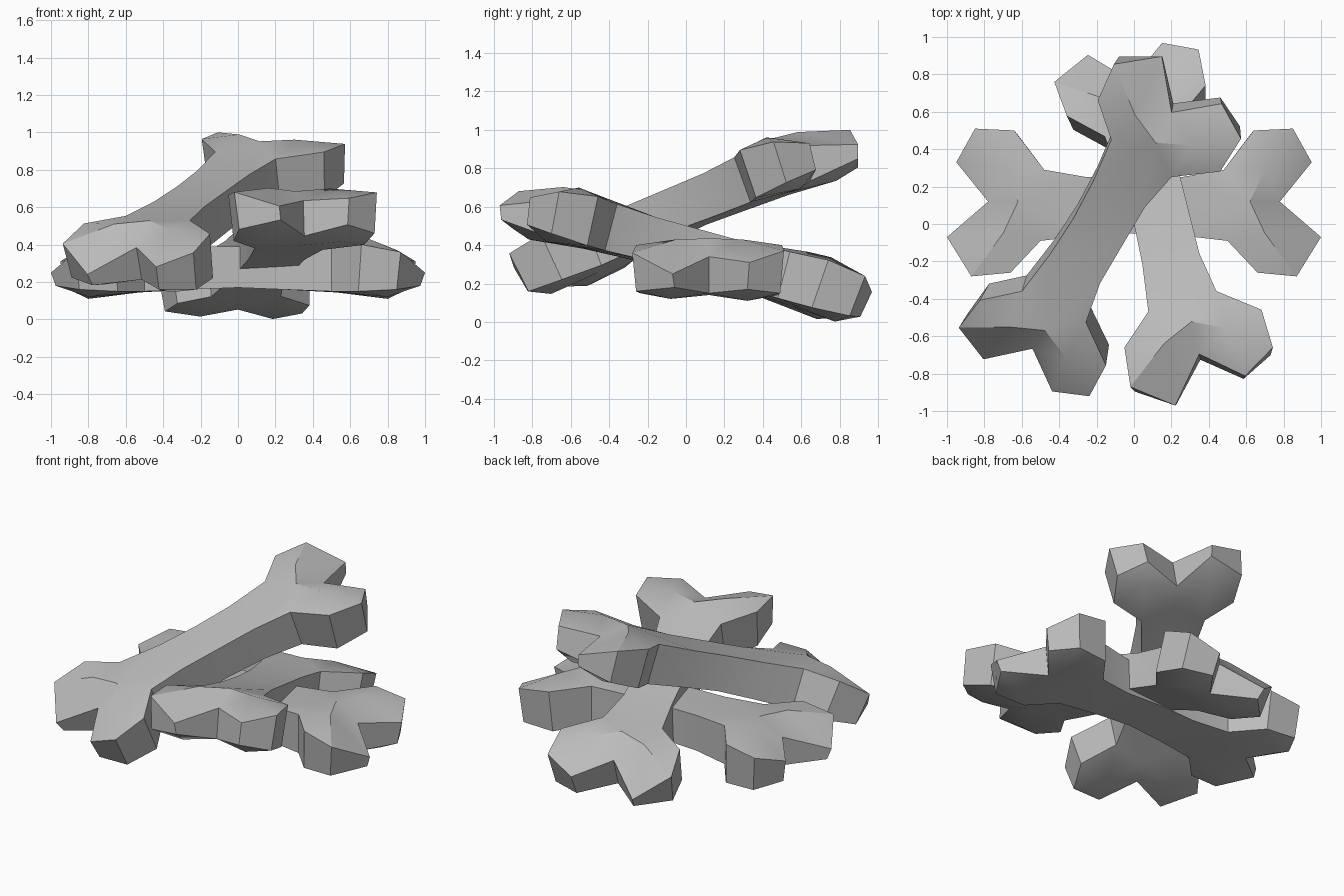
import bpy
import bmesh
from math import radians
from mathutils import Matrix, Vector

cube = bpy.data.objects.get("Cube")
if cube:
    bpy.data.objects.remove(cube, do_unlink=True)

# Single matte grey
grey = bpy.data.materials.new("bone_grey")
grey.use_nodes = True
colour = (0.5, 0.5, 0.5, 1)
grey.diffuse_color = colour
grey.node_tree.nodes["Principled BSDF"].inputs["Base Color"].default_value = colour

# Half outline of a bone: x, y, top height, bottom height
OUTLINE = [
    (0, .13, .11, -.11), (.25, .13, .11, -.12), (.48, .17, .12, -.13),
    (.64, .38, .12, -.14), (.85, .39, .09, -.13), (.95, .21, .03, -.11),
    (.78, 0, .06, -.13),
    (1, -.19, -.03, -.10), (.87, -.40, .08, -.12), (.66, -.38, .12, -.13),
    (.50, -.21, .12, -.13), (.24, -.18, .11, -.12), (0, -.17, .11, -.11),
]
# Middle of the head, then the two knobs, above and below
CROWN = [(.62, 0, .155), (.70, .17, .15), (.70, -.17, .15)]
BASE = [(.6, 0, -.14), (.80, .2, -.17), (.80, -.2, -.16)]


def cap(bm, ring, saddle, knob_a, knob_b):
    """Close the outline with a shaft strip and a fan around each knob."""
    bm.faces.new((ring[0], ring[1], ring[11], ring[12]))
    for a, b in ((1, 2), (10, 11), (11, 1)):
        bm.faces.new((ring[a], ring[b], saddle))
    for knob, rim in ((knob_a, ring[2:7]), (knob_b, ring[6:11])):
        loop = [saddle] + rim
        for i, vert in enumerate(loop):
            bm.faces.new((vert, loop[(i + 1) % len(loop)], knob))


def bone_mesh():
    bm = bmesh.new()
    upper = [(x, y, t) for x, y, t, b in OUTLINE]
    # The underside of each head draws in slightly
    lower = [(x * .975, y * .95, b) if x > .6 else (x, y, b)
             for x, y, t, b in OUTLINE]
    top = [bm.verts.new(p) for p in upper + CROWN]
    bottom = [bm.verts.new(p) for p in lower + BASE]
    for pts in (top, bottom):
        cap(bm, pts[:13], *pts[13:])
    # Side walls
    for i in range(12):
        bm.faces.new((top[i], top[i + 1], bottom[i + 1], bottom[i]))
    # Mirror the half bone across its middle
    half = bm.verts[:] + bm.edges[:] + bm.faces[:]
    bmesh.ops.mirror(bm, geom=half, axis='X', merge_dist=.001)
    bmesh.ops.remove_doubles(bm, verts=bm.verts, dist=.001)
    bmesh.ops.recalc_face_normals(bm, faces=bm.faces)
    mesh = bpy.data.meshes.new("bone")
    bm.to_mesh(mesh)
    bm.free()
    mesh.materials.append(grey)
    return mesh


def place(name, centre, turn, pitch, roll):
    obj = bpy.data.objects.new(name, bone_mesh())
    bpy.context.collection.objects.link(obj)
    spin = (Matrix.Rotation(radians(turn), 4, 'Z')
            @ Matrix.Rotation(radians(pitch), 4, 'Y')
            @ Matrix.Rotation(radians(roll), 4, 'X'))
    obj.data.transform(Matrix.Translation(Vector(centre)) @ spin)
    bpy.ops.object.select_all(action='DESELECT')
    obj.select_set(True)
    bpy.context.view_layer.objects.active = obj
    bpy.ops.object.shade_smooth_by_angle(angle=radians(25))


# Pile of three crossed bones
place("crosswise_bone", (0, .12, .28), 0, 0, 0)
place("upper_bone", (-.165, -.015, .595), 239.5, 20, -5)
place("slanted_bone", (.17, .02, .375), 284, -15, -.5)
